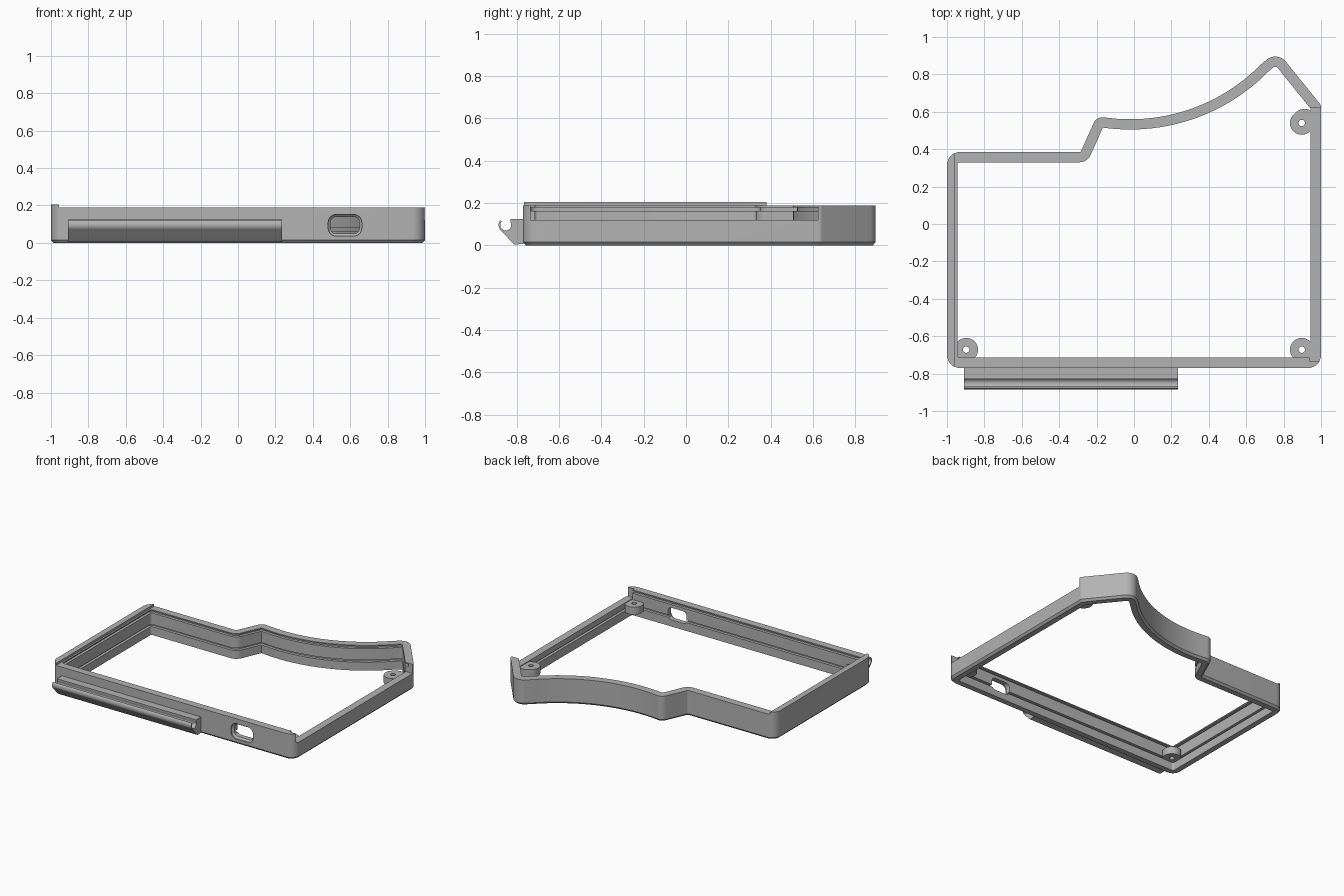
import bpy, bmesh, math
from mathutils import Vector

if "Cube" in bpy.data.objects:
    bpy.data.objects.remove(bpy.data.objects["Cube"])

grey = bpy.data.materials.new("case_grey")
grey.diffuse_color = (0.45, 0.45, 0.45, 1)
grey.use_nodes = True
grey.node_tree.nodes["Principled BSDF"].inputs["Base Color"].default_value = grey.diffuse_color


def loft(name, rings, closed=False):
    """Skin equal-length rings; closed joins last to first, otherwise ends are capped."""
    bm = bmesh.new()
    vs = [[bm.verts.new(p) for p in r] for r in rings]
    n = len(vs[0])
    for k in range(len(vs) if closed else len(vs) - 1):
        a, b = vs[k], vs[(k + 1) % len(vs)]
        for i in range(n):
            j = (i + 1) % n
            bm.faces.new((a[i], a[j], b[j], b[i]))
    if not closed:
        bm.faces.new(vs[0][::-1])
        bm.faces.new(vs[-1])
    bmesh.ops.recalc_face_normals(bm, faces=bm.faces)
    me = bpy.data.meshes.new(name)
    bm.to_mesh(me)
    bm.free()
    ob = bpy.data.objects.new(name, me)
    bpy.context.collection.objects.link(ob)
    me.materials.append(grey)
    return ob


def cut(ob, cutter):
    m = ob.modifiers.new("cut", 'BOOLEAN')
    m.operation = 'DIFFERENCE'
    m.solver = 'EXACT'
    m.object = cutter
    cutter.hide_render = True
    cutter.hide_viewport = True


def smooth(ob):
    bpy.ops.object.select_all(action='DESELECT')
    ob.select_set(True)
    bpy.context.view_layer.objects.active = ob
    bpy.ops.object.shade_smooth_by_angle(angle=math.radians(25))


# Outline corners (x, y, fillet radius), counter-clockwise; the back edge is a hollow arc
corners = [(-1, -.77, .07), (1, -.77, .07), (1, .635, .03), (.765, .926, .072)]
for i in range(19):
    x = .68 - i * .82 / 18
    corners.append((x, 1.54 - math.sqrt(.98 ** 2 - (x + .02) ** 2), 0))
corners += [(-.2, .575, .05), (-.285, .385, .01), (-1, .385, .07)]


def outline(d):
    """Outline moved inward by d, with rounded corners."""
    n = len(corners)
    P = [Vector(c[:2]) for c in corners]
    D = [(P[(i + 1) % n] - P[i]).normalized() for i in range(n)]
    N = [Vector((-v.y, v.x)) for v in D]
    out = []
    for i in range(n):
        a, b = i - 1, i
        q = P[i] + (N[a] + N[b]) * (d / (1 + N[a].dot(N[b])))
        r = corners[i][2]
        if not r:
            out.append(q)
            continue
        turn = D[a].cross(D[b]) if hasattr(D[a], "cross") else 0
        s = 1 if turn > 0 else -1
        r = max(r - s * d, .004)
        ang = D[a].angle(D[b])
        start = q - D[a] * (r * math.tan(ang / 2))
        centre = start + N[a] * (s * r)
        t0 = math.atan2(start.y - centre.y, start.x - centre.x)
        for k in range(9):
            t = t0 + s * ang * k / 8
            out.append(centre + Vector((math.cos(t), math.sin(t))) * r)
    return out


# Frame wall: chamfered foot, lid groove near the top, board groove near the bottom
section = [(.014, 0), (0, .015), (0, .188), (.055, .188), (.055, .18), (.035, .18),
           (.035, .163), (.055, .163), (.055, .079), (.035, .079), (.035, .062),
           (.055, .062), (.055, 0)]
frame = loft("frame_wall", [[(p.x, p.y, z) for p in outline(d)] for d, z in section], True)

# Lowered right wall where the lid slides in
lid_cut = loft("lid_opening_cutter", [[(.938, -.733, z), (1.1, -.733, z), (1.1, .622, z),
                                       (.938, .622, z)] for z in (.12, .3)])
cut(frame, lid_cut)


# Rounded port opening in the front wall with a chamfered mouth
def slot(y, grow):
    hx, hz, r = .077 + grow, .045 + grow, .03 + grow
    pts = []
    for k in range(4):
        sx, sz = ((1, 1), (-1, 1), (-1, -1), (1, -1))[k]
        for i in range(7):
            t = math.pi / 2 * (k + i / 6)
            pts.append((.572 + sx * (hx - r) + r * math.cos(t), y,
                        .094 + sz * (hz - r) + r * math.sin(t)))
    return pts


port = loft("port_cutter", [slot(-.8, .013), slot(-.762, .013), slot(-.75, 0), slot(-.66, 0)])
cut(frame, port)
smooth(frame)

# Thin raised lip along the left wall
edge = [p for p in outline(0) if p.x < -.956]
smooth(loft("left_lip", [[(p.x, p.y, z) for p in edge] for z in (.187, .204)]))


# Screw bosses in three corners; bulge fills the gap to the wall at one angle
def boss(name, cx, cy, aim=0, bulge=0):
    def ring(z, hole):
        pts = []
        for i in range(40):
            a = i * 9
            r = .017 if hole else .063 + bulge * max(0, 1 - abs(a - aim) / 60)
            pts.append((cx + r * math.cos(math.radians(a)),
                        cy + r * math.sin(math.radians(a)), z))
        return pts
    lo, hi = .06, .115
    smooth(loft(name, [ring(lo, False), ring(hi, False), ring(hi, True), ring(lo, True)], True))


boss("front_left_boss", -.897, -.672)
boss("front_right_boss", .897, -.672)
boss("back_right_boss", .897, .54, 65, .018)

# Hooked rail on the front: sloped underside, round outer edge, open round channel
cy, cz = -.851, .096
hook = [(-.765, .008), (-.805, .004), (-.815, .008)]
for i in range(9):
    t = math.radians(225 - i * 11)
    hook.append((cy + .034 * math.cos(t), cz + .034 * math.sin(t)))
for i in range(19):
    t = math.radians(137 + i * 14)
    hook.append((cy + .026 * math.cos(t), cz + .026 * math.sin(t)))
hook += [(-.828, .124), (-.765, .124)]
smooth(loft("front_hook_rail", [[(x, y, z) for y, z in hook] for x in (-.91, .235)]))
